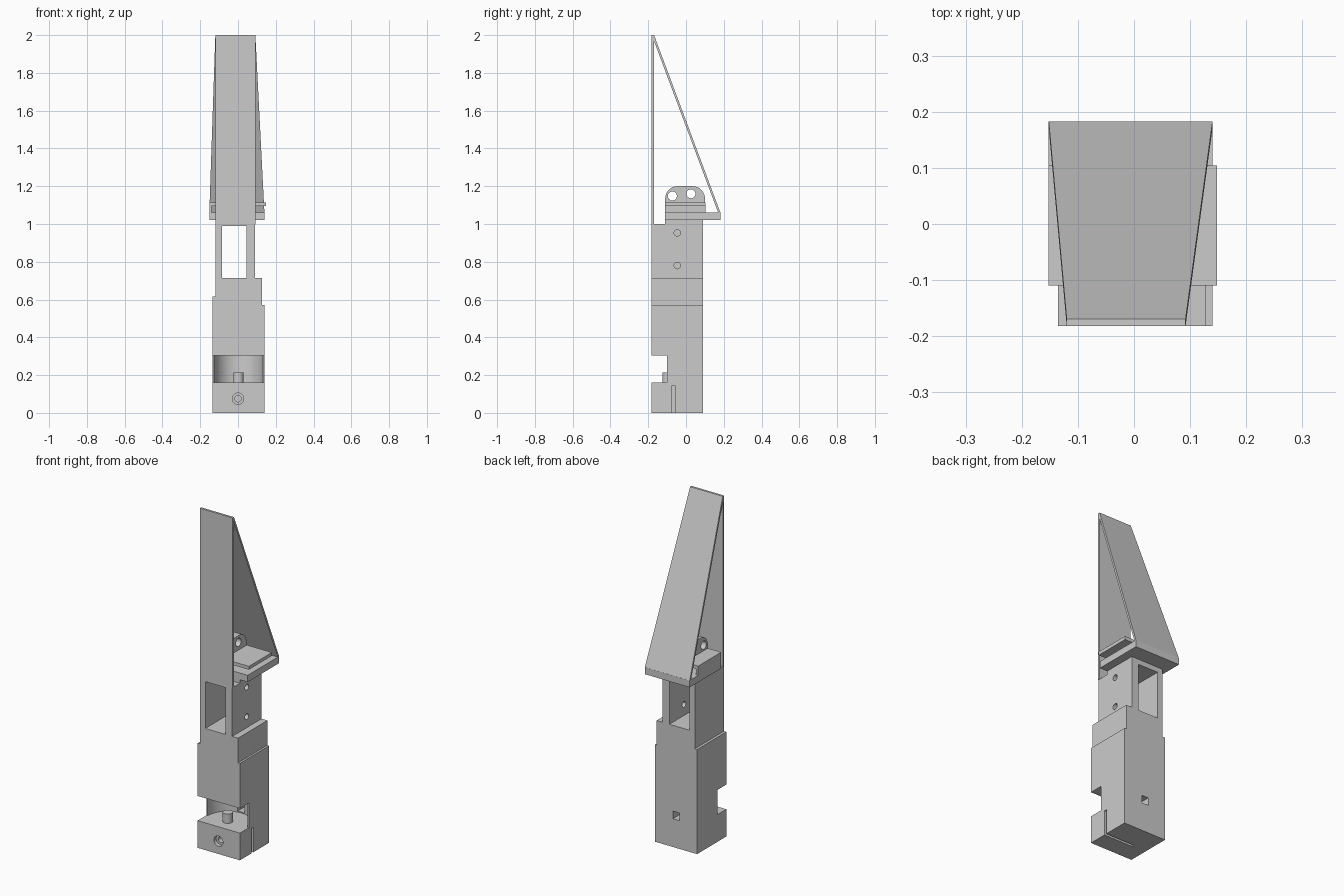
import bpy, bmesh, math
from mathutils import Matrix

if "Cube" in bpy.data.objects:
    bpy.data.objects.remove(bpy.data.objects["Cube"], do_unlink=True)

grey = bpy.data.materials.new("light grey plastic")
grey.use_nodes = True
GREY = (0.6, 0.6, 0.6, 1)
grey.diffuse_color = GREY
grey.node_tree.nodes["Principled BSDF"].inputs["Base Color"].default_value = GREY


def finish(name, bm):
    bmesh.ops.recalc_face_normals(bm, faces=bm.faces)
    me = bpy.data.meshes.new(name)
    bm.to_mesh(me)
    bm.free()
    me.materials.append(grey)
    ob = bpy.data.objects.new(name, me)
    bpy.context.collection.objects.link(ob)
    return ob


def loft(name, a, b):
    """Solid between two matching outlines."""
    bm = bmesh.new()
    va, vb = [bm.verts.new(p) for p in a], [bm.verts.new(p) for p in b]
    n = len(a)
    bm.faces.new(va)
    bm.faces.new(vb[::-1])
    for i in range(n):
        j = (i + 1) % n
        bm.faces.new((va[i], vb[i], vb[j], va[j]))
    return finish(name, bm)


def box(name, x0, x1, y0, y1, z0, z1):
    ring = [(x0, y0), (x1, y0), (x1, y1), (x0, y1)]
    return loft(name, [(x, y, z0) for x, y in ring], [(x, y, z1) for x, y in ring])


def cylinder(name, centre, r, length, axis="Z", sides=48):
    bm = bmesh.new()
    bmesh.ops.create_cone(bm, cap_ends=True, segments=sides, radius1=r, radius2=r, depth=length)
    rot = {"X": Matrix.Rotation(math.pi / 2, 4, "Y"),
           "Y": Matrix.Rotation(math.pi / 2, 4, "X"), "Z": Matrix()}[axis]
    bmesh.ops.transform(bm, matrix=Matrix.Translation(centre) @ rot, verts=bm.verts)
    return finish(name, bm)


def cut(ob, *cutters):
    bpy.context.view_layer.objects.active = ob
    for c in cutters:
        c.hide_render = True
        m = ob.modifiers.new("cut", "BOOLEAN")
        m.operation, m.solver, m.object = "DIFFERENCE", "EXACT", c
        bpy.ops.object.modifier_apply(modifier=m.name)
        bpy.data.objects.remove(c, do_unlink=True)


def smooth(ob):
    bpy.ops.object.select_all(action="DESELECT")
    ob.select_set(True)
    bpy.context.view_layer.objects.active = ob
    bpy.ops.object.shade_smooth_by_angle(angle=math.radians(30))


# Stepped main body, from its front outline
outline = [(-.135, 0), (.14, 0), (.14, .57), (.128, .57), (.128, .715), (.09, .715),
           (.09, 1.0), (-.12, 1.0), (-.12, .615), (-.135, .615)]
body = loft("main_body", [(x, -.182, z) for x, z in outline], [(x, .09, z) for x, z in outline])
cut(body,
    box("window_cutter", -.085, .045, -.3, .3, .715, .99),
    box("notch_cutter", -.3, .3, -.3, -.1, .16, .305),
    cylinder("socket_cutter", (.003, -.1, .2325), .13, .145, sides=64),
    box("back_hole_cutter", -.022, .022, -.05, .2, .166, .211),
    box("nut_slot_cutter", -.05, .3, -.073, -.058, -.1, .145),
    cylinder("screw_head_cutter", (0, -.2, .075), .03, .08, "Y", 32),
    cylinder("screw_cutter", (0, -.13, .075), .017, .18, "Y", 32),
    cylinder("side_hole_cutter_low", (.1, -.046, .78), .017, .16, "X", 32),
    cylinder("side_hole_cutter_high", (.1, -.046, .953), .017, .16, "X", 32))
smooth(body)

# Pivot peg in the socket
smooth(cylinder("pivot_peg", (.002, -.098, .186), .027, .058, sides=32))

# Neck and base plate
box("neck", -.12, .09, -.11, .09, .998, 1.022)
box("base_plate", -.152, .14, -.11, .183, 1.02, 1.06)

# Tray: side wall and overhanging lid with an open gap below
box("tray_wall", -.152, -.139, -.11, .104, 1.059, 1.097)
box("tray_lid", -.152, .148, -.11, .104, 1.095, 1.115)

# Rounded lug with two holes
R = .065
profile = [(-.11, 1.112), (.1, 1.112)]
for cy, start in ((.1 - R, 0), (-.11 + R, 90)):
    for i in range(13):
        a = math.radians(start + 7.5 * i)
        profile.append((cy + R * math.cos(a), 1.2 - R + R * math.sin(a)))
lug = loft("lug", [(-.065, y, z) for y, z in profile], [(-.015, y, z) for y, z in profile])
cut(lug, cylinder("lug_hole_cutter_front", (-.04, -.072, 1.148), .024, .2, "X", 32),
    cylinder("lug_hole_cutter_back", (-.04, .026, 1.16), .024, .2, "X", 32))
smooth(lug)

# Upright front panel
box("front_panel", -.12, .092, -.182, -.17, .998, 2.0)

# Sloping rear panel, wider at its foot
loft("sloping_panel",
     [(-.152, .171, 1.058), (.14, .171, 1.058), (.14, .183, 1.058), (-.152, .183, 1.058)],
     [(-.12, -.181, 2.0), (.092, -.181, 2.0), (.092, -.169, 2.0), (-.12, -.169, 2.0)])
